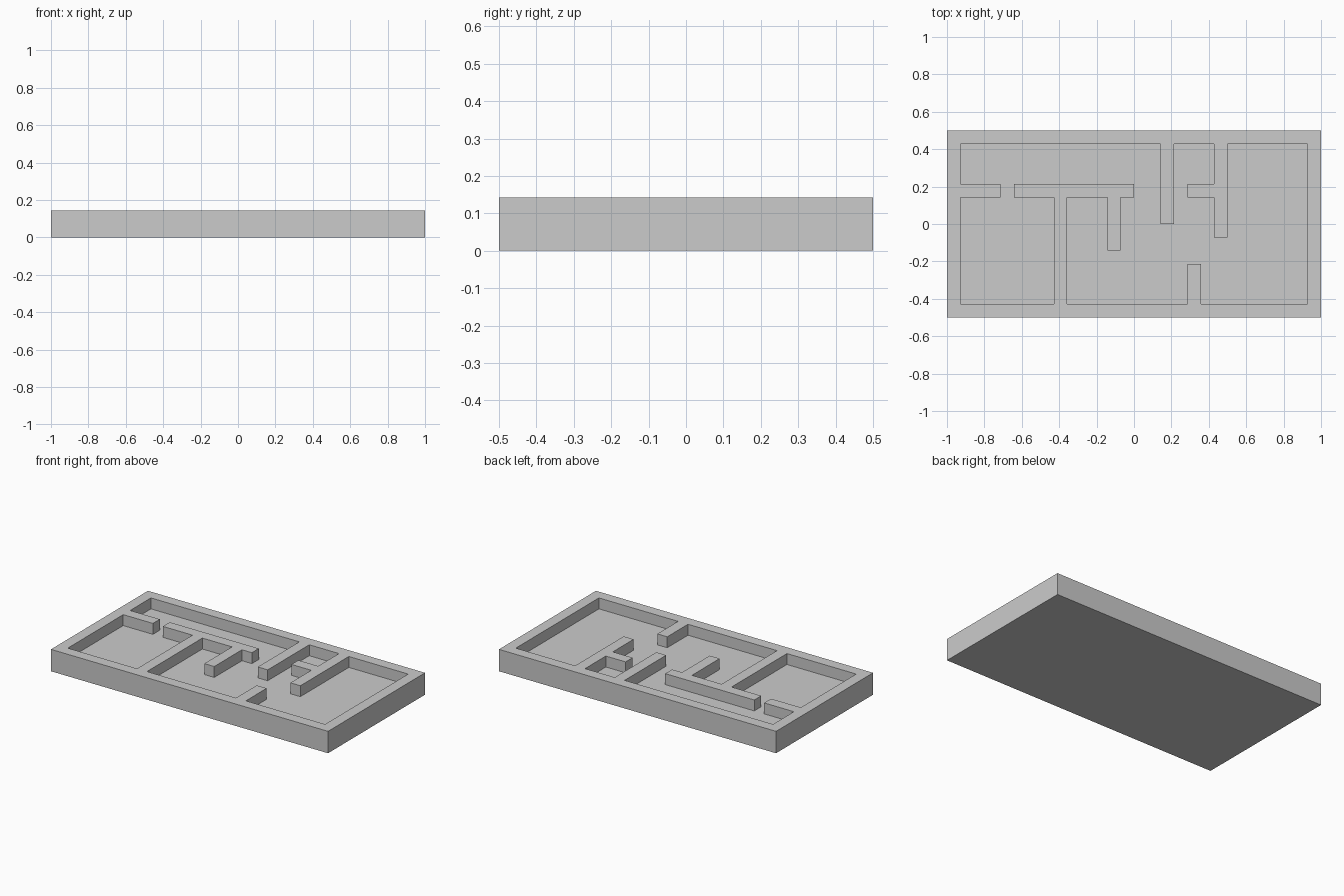
import bpy, bmesh
from mathutils import Matrix

if "Cube" in bpy.data.objects:
    bpy.data.objects.remove(bpy.data.objects["Cube"])

U = 1 / 14            # wall thickness, floor thickness and wall height
COLS, ROWS = 28, 14

# Inner walls in wall-thickness units: x0, x1, y0, y1
WALLS = [
    (-13, -10, 2, 3),   # left stub
    (-9, 0, 2, 3),      # long cross wall
    (-6, -5, -6, 2),    # left room wall
    (-2, -1, -2, 2),    # short centre wall
    (2, 3, 0, 6),       # back centre wall
    (6, 7, -1, 6),      # right room wall
    (4, 6, 2, 3),       # alcove wall
    (4, 5, -6, -3),     # front stub
]


def is_wall(face):
    c = face.calc_center_median() / U
    if abs(c.x) > COLS / 2 - 1 or abs(c.y) > ROWS / 2 - 1:
        return True
    return any(x0 < c.x < x1 and y0 < c.y < y1 for x0, x1, y0, y1 in WALLS)


# Floor plan grid at floor level
bm = bmesh.new()
bmesh.ops.create_grid(
    bm, x_segments=COLS, y_segments=ROWS, size=1,
    matrix=Matrix.Translation((0, 0, U)) @ Matrix.Diagonal((COLS * U / 2, ROWS * U / 2, 1, 1)))
wall_faces = [f for f in bm.faces if is_wall(f)]

# Slab sides and underside
rim = [e for e in bm.edges if e.is_boundary]
skirt = bmesh.ops.extrude_edge_only(bm, edges=rim)["geom"]
for v in skirt:
    if isinstance(v, bmesh.types.BMVert):
        v.co.z = 0
bmesh.ops.contextual_create(bm, geom=[e for e in bm.edges if e.is_boundary])

# Raise the outer and inner walls
raised = bmesh.ops.extrude_face_region(bm, geom=wall_faces)["geom"]
bmesh.ops.translate(bm, vec=(0, 0, U),
                    verts=[v for v in raised if isinstance(v, bmesh.types.BMVert)])
bmesh.ops.delete(bm, geom=[f for f in wall_faces if f.is_valid], context='FACES')

# Merge the flat areas
bmesh.ops.dissolve_limit(bm, angle_limit=0.01, verts=bm.verts[:], edges=bm.edges[:])
bmesh.ops.recalc_face_normals(bm, faces=bm.faces[:])

mesh = bpy.data.meshes.new("floor_plan")
bm.to_mesh(mesh)
bm.free()
bpy.context.collection.objects.link(bpy.data.objects.new("floor_plan", mesh))
